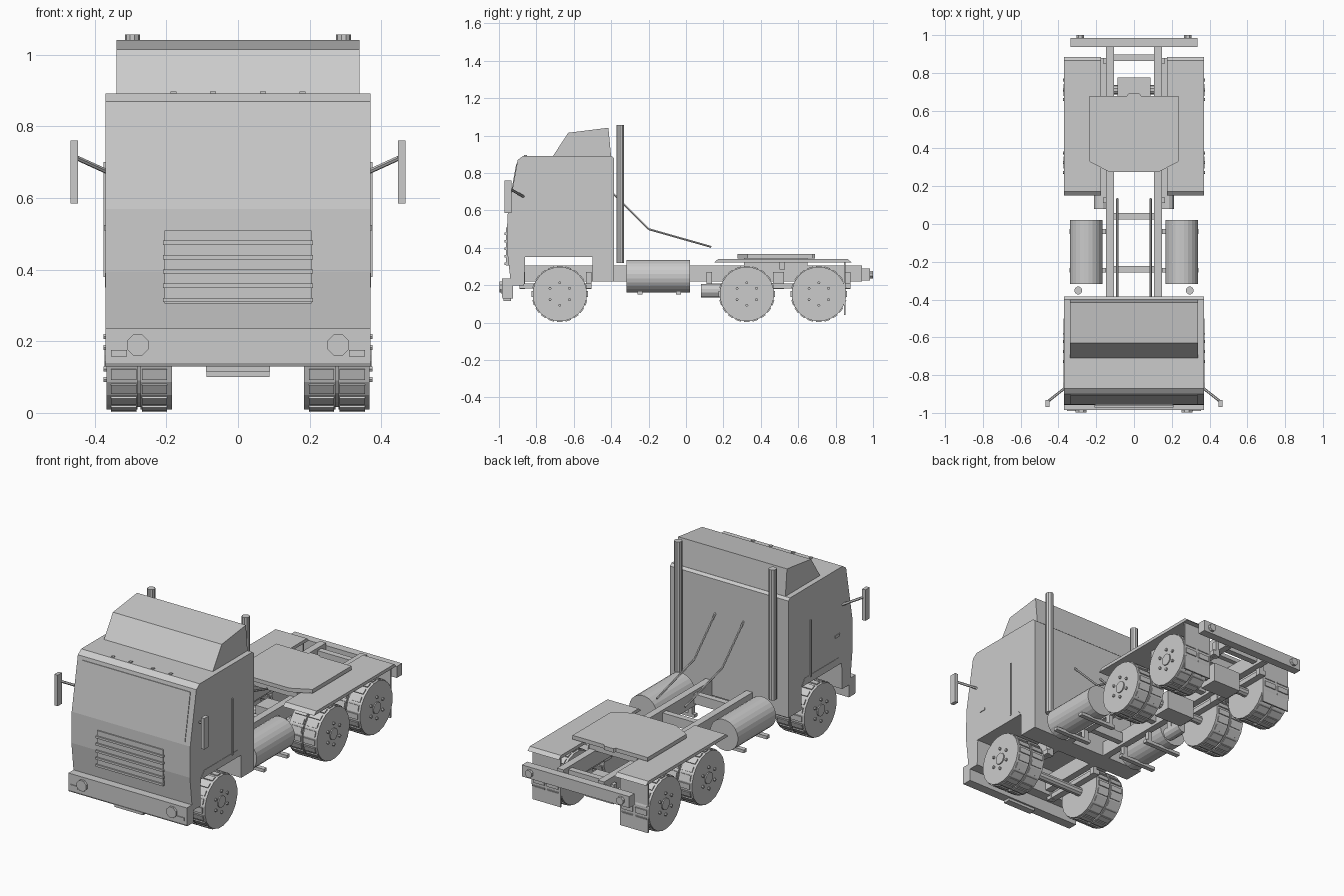
import bpy, bmesh, math
from mathutils import Matrix, Vector

R = 0.146      # tyre radius
AXLE_Z = 0.153


def finish(name, bm):
    bmesh.ops.recalc_face_normals(bm, faces=bm.faces)
    me = bpy.data.meshes.new(name)
    bm.to_mesh(me)
    bm.free()
    ob = bpy.data.objects.new(name, me)
    bpy.context.collection.objects.link(ob)
    return ob


def add_box(bm, lo, hi, rot=Matrix()):
    lo, hi = Vector(lo), Vector(hi)
    d = [abs(v) for v in hi - lo]
    m = rot @ Matrix.Translation((lo + hi) / 2) @ Matrix.Diagonal((*d, 1))
    bmesh.ops.create_cube(bm, size=1, matrix=m)


def box(name, lo, hi):
    bm = bmesh.new()
    add_box(bm, lo, hi)
    return finish(name, bm)


def add_rod(bm, a, b, r, n=8):
    a, b = Vector(a), Vector(b)
    rot = (b - a).to_track_quat('Z', 'Y').to_matrix().to_4x4()
    m = Matrix.Translation((a + b) / 2) @ rot @ Matrix.Rotation(math.pi / n, 4, 'Z')
    bmesh.ops.create_cone(bm, cap_ends=True, segments=n, radius1=r, radius2=r,
                          depth=(b - a).length, matrix=m)


def rod(name, a, b, r, n=8):
    bm = bmesh.new()
    add_rod(bm, a, b, r, n)
    return finish(name, bm)


def prism(name, pts, lo, hi, axis='X'):
    """Extrude a (y,z) outline along x, or an (x,y) outline along z."""
    bm = bmesh.new()
    co = (lambda p: (lo, *p)) if axis == 'X' else (lambda p: (*p, lo))
    f = bm.faces.new([bm.verts.new(co(p)) for p in pts])
    ext = bmesh.ops.extrude_face_region(bm, geom=[f])['geom']
    move = Vector((hi - lo, 0, 0) if axis == 'X' else (0, 0, hi - lo))
    bmesh.ops.translate(bm, vec=move, verts=[g for g in ext if isinstance(g, bmesh.types.BMVert)])
    return finish(name, bm)


def wheel(name, s, y):
    bm = bmesh.new()
    for x0, x1 in ((0.185, 0.272), (0.28, 0.367)):
        add_rod(bm, (s * x0, y, AXLE_Z), (s * x1, y, AXLE_Z), R, 20)
    add_rod(bm, (s * 0.25, y, AXLE_Z), (s * 0.30, y, AXLE_Z), R - 0.008, 20)
    # tread blocks
    for i in range(20):
        rot = Matrix.Translation((0, y, AXLE_Z)) @ Matrix.Rotation(i * math.tau / 20, 4, 'X')
        for x0, x1 in ((0.198, 0.268), (0.284, 0.354)):
            add_box(bm, (s * x0, -0.015, R - 0.012), (s * x1, 0.015, R + 0.004), rot)
    # hub and nuts
    add_rod(bm, (s * 0.36, y, AXLE_Z), (s * 0.373, y, AXLE_Z), 0.033, 12)
    for i in range(6):
        a = (i + 0.5) * math.tau / 6
        c = (y + 0.06 * math.cos(a), AXLE_Z + 0.06 * math.sin(a))
        add_rod(bm, (s * 0.36, *c), (s * 0.376, *c), 0.008, 6)
    return finish(name, bm)


# Cab shell with wheel arch, roof fairing and bumper
prism("cab", [(-0.935, 0.20), (-0.958, 0.395), (-0.955, 0.57), (-0.90, 0.87), (-0.87, 0.892),
              (-0.40, 0.892), (-0.385, 0.88), (-0.385, 0.22), (-0.50, 0.22), (-0.50, 0.35),
              (-0.86, 0.35), (-0.865, 0.20)], -0.37, 0.37)
prism("roof_fairing", [(-0.715, 0.885), (-0.63, 1.015), (-0.415, 1.042), (-0.40, 0.885)], -0.34, 0.34)
prism("bumper", [(-0.925, 0.13), (-0.98, 0.13), (-0.985, 0.14), (-0.985, 0.235), (-0.925, 0.235)], -0.37, 0.37)
box("bumper_step", (-0.09, -0.975, 0.115), (0.09, -0.935, 0.132))

# Windscreen panel following the front slope
prism("windscreen", [(-0.950, 0.585), (-0.956, 0.585), (-0.9075, 0.85), (-0.9015, 0.85)], -0.337, 0.337)

# Grille with slats
box("grille_panel", (-0.205, -0.963, 0.305), (0.205, -0.94, 0.51))
for i in range(5):
    z = 0.315 + 0.04 * i
    box("grille_slat", (-0.21, -0.971, z - 0.006), (0.21, -0.955, z + 0.006))

# Roof marker lamps
for x in (-0.18, -0.07, 0.07, 0.18):
    box("marker_lamp", (x - 0.008, -0.865, 0.885), (x + 0.008, -0.85, 0.897))

for s in (-1, 1):
    # Lamps in the bumper
    rod("headlight", (s * 0.28, -0.997, 0.19), (s * 0.28, -0.975, 0.19), 0.032)
    box("indicator", (s * 0.31, -0.990, 0.157), (s * 0.355, -0.975, 0.176))

    # Mirror and arm
    box("mirror", (s * 0.447, -0.97, 0.585), (s * 0.468, -0.932, 0.76))
    rod("mirror_arm", (s * 0.45, -0.935, 0.712), (s * 0.362, -0.865, 0.672), 0.007, 6)

    # Door fittings, arch trim and cab step
    box("door_grab_rail", (s * 0.365, -0.585, 0.38), (s * 0.376, -0.578, 0.70))
    box("door_handle", (s * 0.365, -0.84, 0.51), (s * 0.374, -0.80, 0.525))
    prism("arch_trim", [(-0.865, 0.35), (-0.83, 0.39), (-0.53, 0.39), (-0.50, 0.35)], s * 0.36, s * 0.372)

    # Exhaust stack
    rod("exhaust_stack", (s * 0.295, -0.352, 0.32), (s * 0.295, -0.352, 1.057), 0.021, 10)

    # Air hose
    bm = bmesh.new()
    path = [(-0.39, 0.69), (-0.20, 0.50), (0.135, 0.405)]
    for p, q in zip(path, path[1:]):
        add_rod(bm, (s * 0.088, *p), (s * 0.088, *q), 0.006, 6)
    finish("air_hose", bm)

    # Chassis rail
    box("chassis_rail", (s * 0.107, -0.93, 0.22), (s * 0.147, 0.94, 0.305))

    # Fuel tank on brackets
    tank = rod("fuel_tank", (s * 0.253, -0.318, 0.248), (s * 0.253, 0.022, 0.248), 0.087, 24)
    for y in (-0.245, -0.04):
        box("tank_bracket", (s * 0.11, y - 0.013, 0.15), (s * 0.342, y + 0.013, 0.168))
        box("bracket_hanger", (s * 0.125, y - 0.013, 0.155), (s * 0.15, y + 0.013, 0.23))

    # Air reservoir
    rod("air_reservoir", (s * 0.175, 0.08, 0.17), (s * 0.175, 0.20, 0.17), 0.037, 12)

    # Leaf springs with hangers, and wheels
    for tag, y in (("front", -0.675), ("middle", 0.325), ("rear", 0.71)):
        wheel(tag + "_wheel", s, y)
        box(tag + "_leaf_spring", (s * 0.145, y - 0.215, 0.183), (s * 0.182, y + 0.17, 0.21))
        for e in (-0.20, 0.155):
            box(tag + "_spring_hanger", (s * 0.14, y + e - 0.015, 0.18), (s * 0.165, y + e + 0.015, 0.27))

    # Rear fender and mud flap
    prism("rear_fender", [(0.15, 0.322), (0.172, 0.34), (0.865, 0.34), (0.885, 0.322)], s * 0.175, s * 0.37)
    box("mud_flap", (s * 0.185, 0.846, 0.04), (s * 0.36, 0.854, 0.325))
    box("fender_support", (s * 0.14, 0.50, 0.285), (s * 0.30, 0.53, 0.325))

    # Tail lamp
    rod("tail_lamp", (s * 0.285, 0.98, 0.257), (s * 0.285, 1.0, 0.257), 0.022)

# Axles and differentials
for tag, y in (("front", -0.675), ("middle", 0.325), ("rear", 0.71)):
    rod(tag + "_axle", (-0.22, y, AXLE_Z), (0.22, y, AXLE_Z), 0.025, 10)
for tag, y in (("middle", 0.335), ("rear", 0.72)):
    box(tag + "_differential", (-0.088, y - 0.055, 0.10), (0.088, y + 0.055, 0.21))

# Chassis cross members and rear bar
for y in (-0.90, -0.45, -0.24, 0.04, 0.45, 0.88):
    box("cross_member", (-0.12, y - 0.017, 0.235), (0.12, y + 0.017, 0.29))
box("rear_bar", (-0.335, 0.938, 0.225), (0.335, 0.985, 0.29))

# Coupling plate with entry slot, on its base
box("coupling_base", (-0.15, 0.31, 0.30), (0.15, 0.65, 0.345))
prism("coupling_plate", [(-0.235, 0.33), (-0.13, 0.275), (0.13, 0.275), (0.235, 0.33), (0.235, 0.677),
                         (0.037, 0.677), (0.030, 0.69), (-0.030, 0.69), (-0.037, 0.677),
                         (-0.235, 0.677)], 0.344, 0.366, 'Z')
